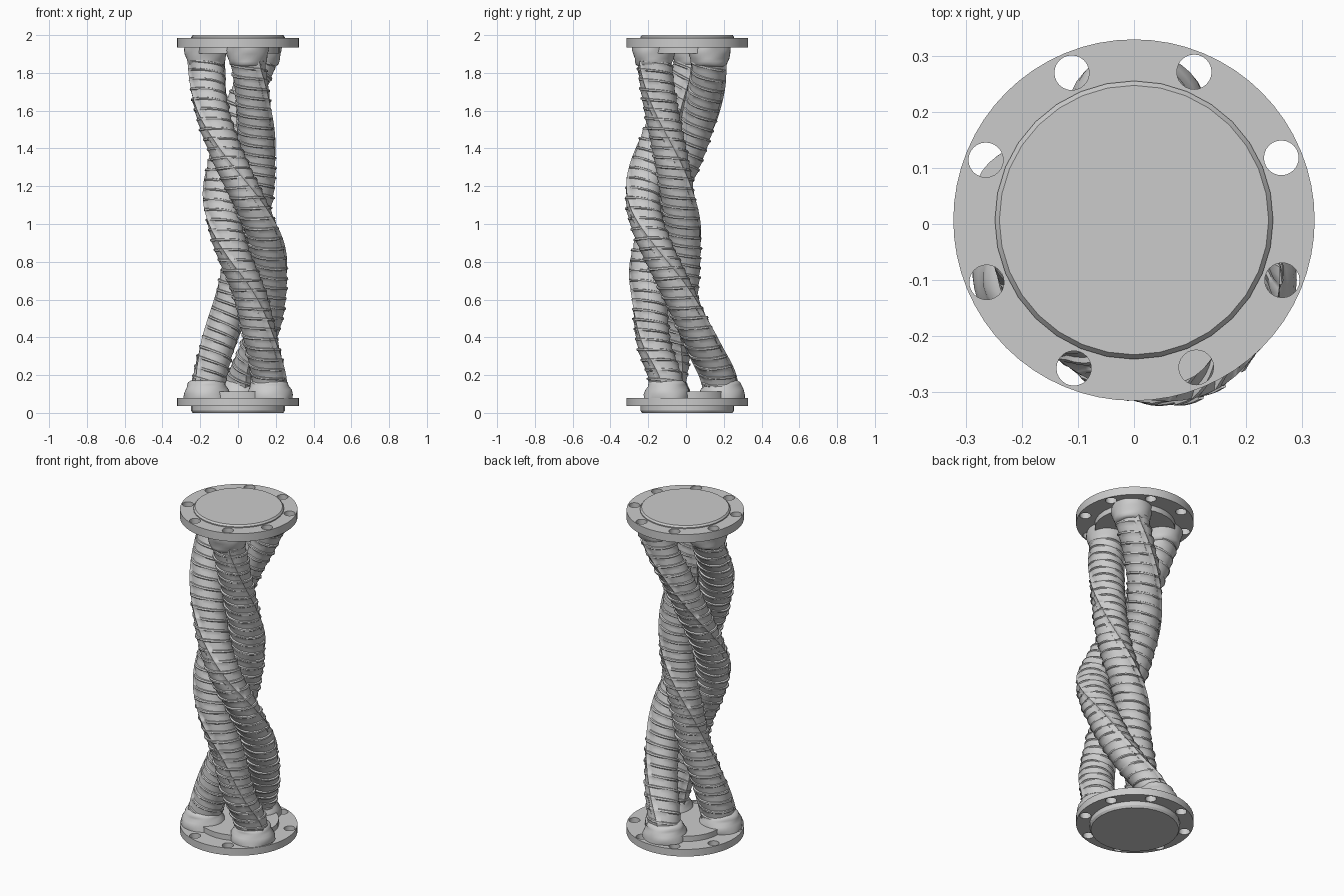
import bpy, math
from mathutils import Vector

if "Cube" in bpy.data.objects:
    bpy.data.objects.remove(bpy.data.objects["Cube"])

# Bundle guide: z, axis x, axis y, strand distance from axis, twist angle
KEYS = [(.08, 0, .0, .195, 90), (.2, .015, -.01, .178, 84), (.35, .04, -.045, .15, 66),
        (.6, .068, -.082, .11, 31), (.85, .05, -.118, .109, -15), (1.1, .024, -.126, .11, -66),
        (1.4, -.008, -.08, .11, -125), (1.6, -.016, -.047, .13, -160), (1.8, -.003, -.012, .163, -187),
        (1.92, 0, -.003, .176, -194)]
N = len(KEYS)


def slope(i, c):
    a, b = KEYS[max(i - 1, 0)], KEYS[min(i + 1, N - 1)]
    return (b[c] - a[c]) / (b[0] - a[0])


def guide(z):
    i = 0
    while i < N - 2 and z > KEYS[i + 1][0]:
        i += 1
    h = KEYS[i + 1][0] - KEYS[i][0]
    t = min(max((z - KEYS[i][0]) / h, 0), 1)
    return [(2*t**3 - 3*t*t + 1) * KEYS[i][c] + (t**3 - 2*t*t + t) * h * slope(i, c)
            + (3*t*t - 2*t**3) * KEYS[i + 1][c] + (t**3 - t*t) * h * slope(i + 1, c)
            for c in range(1, 5)]


def center(z, k):
    x, y, r, a = guide(z)
    a = math.radians(a + 120 * k)
    return Vector((x + r * math.cos(a), y + r * math.sin(a), z)), a


def smooth(ob, angle):
    bpy.ops.object.select_all(action='DESELECT')
    ob.select_set(True)
    bpy.context.view_layer.objects.active = ob
    bpy.ops.object.shade_smooth_by_angle(angle=math.radians(angle))


def mesh_object(name, verts, faces, angle=35):
    me = bpy.data.meshes.new(name)
    me.from_pydata(verts, [], faces)
    ob = bpy.data.objects.new(name, me)
    bpy.context.collection.objects.link(ob)
    smooth(ob, angle)
    return ob


def lathe(name, profile, cx, cy, sides, wobble=0, angle=35):
    verts, faces = [], []
    for j, (r, z) in enumerate(profile):
        for i in range(sides):
            a = math.tau * i / sides
            rr = r * (1 + wobble * math.sin(3 * a + j) + wobble * .6 * math.sin(5 * a - 2 * j))
            verts.append((cx + rr * math.cos(a), cy + rr * math.sin(a), z))
    for j in range(len(profile) - 1):
        for i in range(sides):
            a, b = j * sides + i, j * sides + (i + 1) % sides
            faces.append((a, b, b + sides, a + sides))
    faces.append(tuple(range(sides))[::-1])
    faces.append(tuple(range((len(profile) - 1) * sides, len(profile) * sides)))
    return mesh_object(name, verts, faces, angle)


# Twisted tubes with helical fins and lengthwise seams
PITCH, TURNS, SIDES, TUBE_R = .053, 2, 40, .088
FIN = [(0, 0), (.4, .003), (.72, .006), (.8, .012), (.95, .010)]


def tube(k):
    verts, faces = [], []
    rows = [(n, f, h) for n in range(int(1.84 / PITCH) + TURNS + 2) for f, h in FIN]
    for n, f, h in rows:
        for i in range(SIDES + 1):
            th = math.tau * i / SIDES
            z = .08 + PITCH * (n + f - TURNS * th / math.tau)
            z = min(max(z, .09), 1.915)
            p, a = center(z, k)
            t = (center(min(z + .01, 1.92), k)[0] - center(max(z - .01, .08), k)[0]).normalized()
            e1 = Vector((math.cos(a), math.sin(a), 0))
            e1 = (e1 - t * e1.dot(t)).normalized()
            e2 = t.cross(e1)
            amp = .75 + .25 * math.sin(3 * th + 1.7 * n)
            seam = .012 if i % (SIDES // 2) == 2 else 0
            off = (e1 * math.cos(th) + e2 * math.sin(th)) * (TUBE_R + max(h * amp, seam))
            off.z *= .6
            verts.append(p + off)
    w = SIDES + 1
    for j in range(len(rows) - 1):
        for i in range(SIDES):
            q = j * w + i
            faces.append((q, q + 1, q + w + 1, q + w))
    return mesh_object(f"twisted_tube_{k + 1}", verts, faces, 35)


for k in range(3):
    tube(k)
    # Flared sockets at both ends
    c = center(.1, k)[0]
    lathe(f"lower_socket_{k + 1}", [(.122, .08), (.122, .1), (.115, .122), (.105, .138),
          (.101, .15), (.097, .162), (.083, .172)], c.x, c.y, 36, .02, 60)
    c = center(1.9, k)[0]
    lathe(f"upper_socket_{k + 1}", [(.083, 1.835), (.095, 1.845), (.099, 1.86), (.103, 1.875),
          (.11, 1.9), (.114, 1.92), (.114, 1.936)], c.x, c.y, 36, .02, 60)


# Flange plates with eight bolt holes
def flange(name, z0, z1):
    cu = bpy.data.curves.new(name, 'CURVE')
    cu.dimensions, cu.fill_mode = '2D', 'BOTH'
    cu.extrude = (z1 - z0) / 2

    def circle(x, y, r, n):
        sp = cu.splines.new('POLY')
        sp.points.add(n - 1)
        for i, pt in enumerate(sp.points):
            a = math.tau * i / n
            pt.co = (x + r * math.cos(a), y + r * math.sin(a), 0, 1)
        sp.use_cyclic_u = True

    circle(0, 0, .322, 64)
    for i in range(8):
        a = math.radians(22.9 + 45 * i)
        circle(.285 * math.cos(a), .285 * math.sin(a), .031, 24)
    ob = bpy.data.objects.new(name, cu)
    bpy.context.collection.objects.link(ob)
    ob.location = (0, .007, (z0 + z1) / 2)
    bpy.ops.object.select_all(action='DESELECT')
    ob.select_set(True)
    bpy.context.view_layer.objects.active = ob
    bpy.ops.object.convert(target='MESH')
    smooth(bpy.context.view_layer.objects.active, 30)


flange("lower_flange", .037, .08)
flange("upper_flange", 1.935, 1.984)

# Outer plugs and inner bosses
lathe("lower_plug", [(.24, 0), (.248, .012), (.248, .045)], 0, .007, 32, 0, 20)
lathe("upper_plug", [(.248, 1.98), (.248, 1.99), (.24, 2.0)], 0, .007, 32, 0, 20)
lathe("lower_boss", [(.22, .075), (.22, .112)], 0, .007, 32)
lathe("upper_boss", [(.22, 1.903), (.22, 1.94)], 0, .007, 32)
